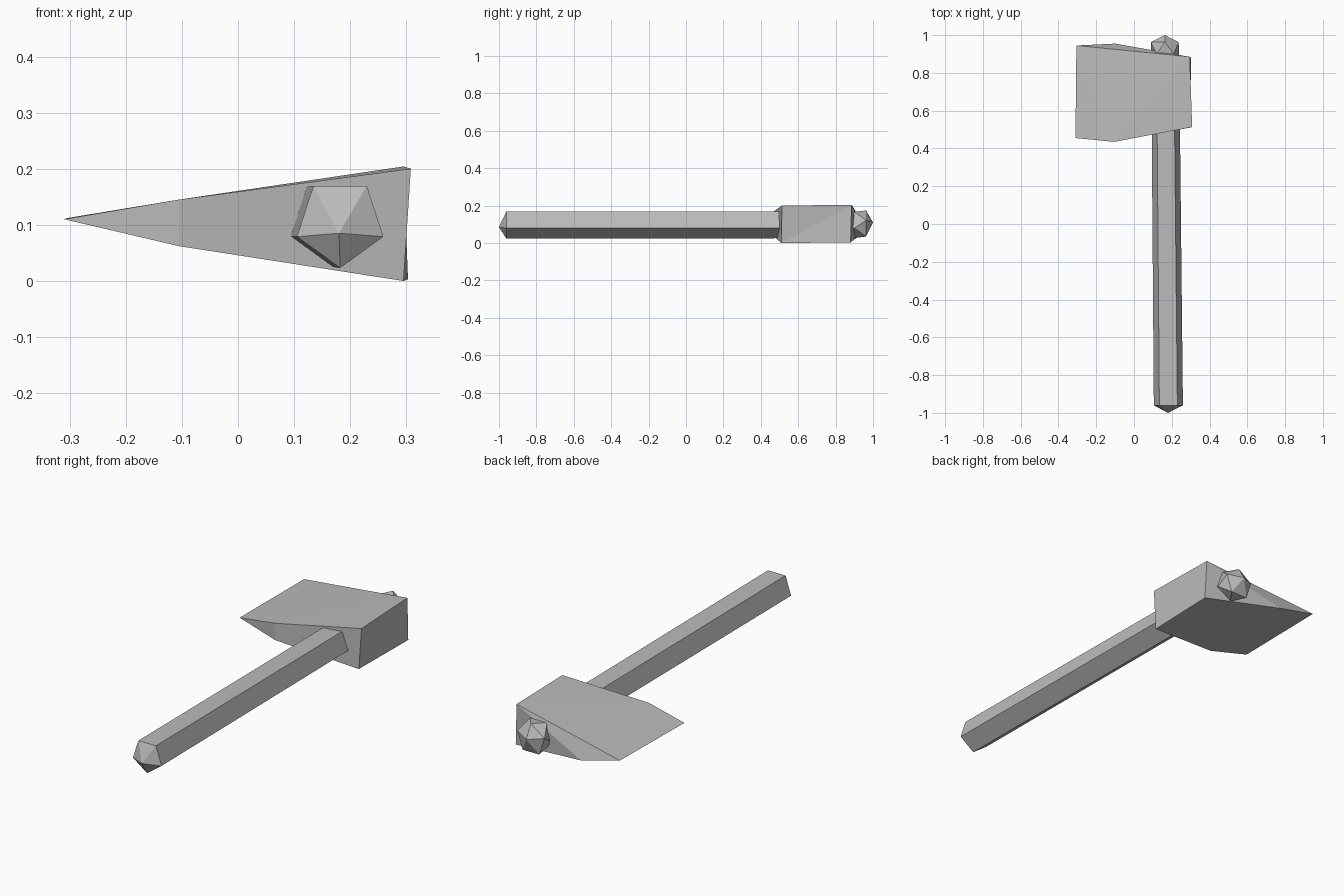
import bpy, bmesh
from math import sin, cos, pi

cube = bpy.data.objects.get("Cube")
if cube:
    bpy.data.objects.remove(cube, do_unlink=True)

grey = bpy.data.materials.new("plain_grey")
grey.use_nodes = True
grey.diffuse_color = (0.5, 0.5, 0.5, 1)
bsdf = grey.node_tree.nodes["Principled BSDF"]
bsdf.inputs["Base Color"].default_value = (0.5, 0.5, 0.5, 1)
bsdf.inputs["Roughness"].default_value = 0.8


def finish(bm, name):
    bmesh.ops.recalc_face_normals(bm, faces=bm.faces)
    mesh = bpy.data.meshes.new(name)
    bm.to_mesh(mesh)
    bm.free()
    mesh.materials.append(grey)
    obj = bpy.data.objects.new(name, mesh)
    bpy.context.collection.objects.link(obj)
    return obj


# Handle: five-sided shaft with a faceted knob at each end
def ring(bm, x, y, z, radius, start):
    return [bm.verts.new((x + radius * cos(start + i * 2 * pi / 5), y,
                          z + radius * sin(start + i * 2 * pi / 5)))
            for i in range(5)]


bm = bmesh.new()
butt_tip = bm.verts.new((0.18, -1.0, 0.085))
butt = ring(bm, 0.182, -0.96, 0.104, 0.081, -pi / 2)
neck = ring(bm, 0.165, 0.90, 0.104, 0.078, -pi / 2)
crown = ring(bm, 0.163, 0.963, 0.097, 0.077, -pi / 2 + pi / 5)
top_tip = bm.verts.new((0.163, 1.0, 0.11))
for i in range(5):
    j = (i + 1) % 5
    bm.faces.new((butt_tip, butt[j], butt[i]))
    bm.faces.new((butt[i], butt[j], neck[j], neck[i]))
    bm.faces.new((neck[i], neck[j], crown[i]))
    bm.faces.new((neck[j], crown[j], crown[i]))
    bm.faces.new((crown[i], crown[j], top_tip))
finish(bm, "handle")

# Axe head: wedge with a thin cutting edge and a blunt poll
bm = bmesh.new()
v = bm.verts.new
edge_front, edge_back = v((-0.31, 0.455, 0.11)), v((-0.305, 0.945, 0.112))
cheek_top, cheek_low = v((-0.105, 0.435, 0.145)), v((-0.105, 0.437, 0.062))
cheek_back = v((-0.10, 0.955, 0.062))
poll_front_top, poll_front_low = v((0.308, 0.513, 0.2)), v((0.295, 0.51, 0.0))
poll_back_top, poll_back_low = v((0.295, 0.885, 0.204)), v((0.303, 0.88, 0.003))
for face in (
    # upper side
    (edge_front, cheek_top, edge_back),
    (cheek_top, poll_back_top, edge_back),
    (cheek_top, poll_front_top, poll_back_top),
    # lower side
    (edge_front, edge_back, cheek_back, cheek_low),
    (cheek_low, cheek_back, poll_back_low, poll_front_low),
    # front side
    (edge_front, cheek_low, cheek_top),
    (cheek_low, poll_front_low, poll_front_top, cheek_top),
    # back side
    (edge_back, poll_back_top, cheek_back),
    (cheek_back, poll_back_top, poll_back_low),
    # poll
    (poll_front_top, poll_front_low, poll_back_top),
    (poll_front_low, poll_back_low, poll_back_top),
):
    bm.faces.new(face)
finish(bm, "axe_head")
